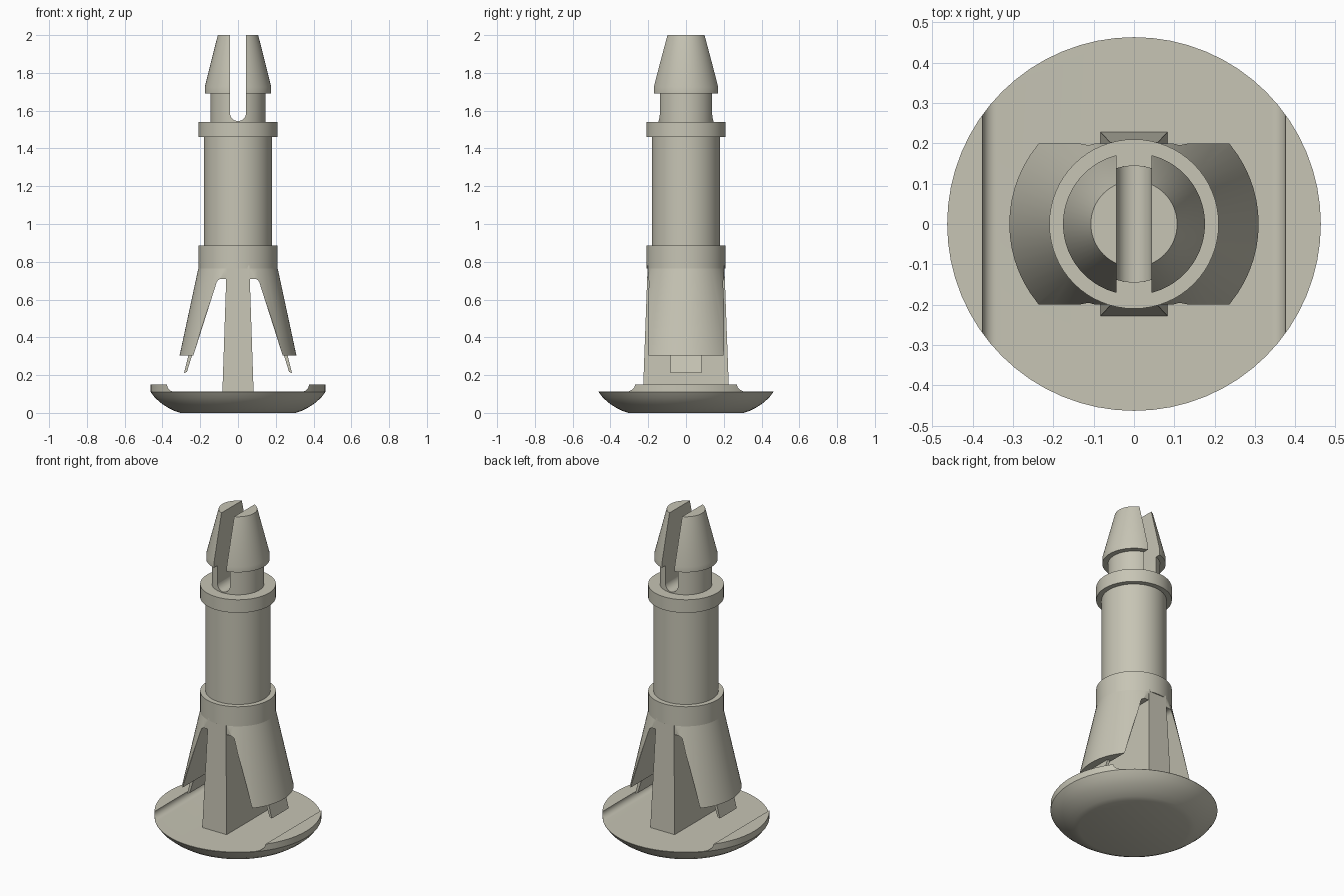
import bpy
from math import sin, cos, pi, radians

cube = bpy.data.objects.get("Cube")
if cube:
    bpy.data.objects.remove(cube, do_unlink=True)

# Single moulded-plastic colour
COLOR = (0.57, 0.555, 0.46, 1)
plastic = bpy.data.materials.new("warm grey plastic")
plastic.use_nodes = True
plastic.diffuse_color = COLOR
plastic.node_tree.nodes["Principled BSDF"].inputs["Base Color"].default_value = COLOR


def make(name, verts, faces):
    mesh = bpy.data.meshes.new(name)
    mesh.from_pydata(verts, [], faces)
    mesh.materials.append(plastic)
    obj = bpy.data.objects.new(name, mesh)
    bpy.context.collection.objects.link(obj)
    return obj


def loft(name, rings):
    """Closed solid through rings listed bottom to top, each counter-clockwise."""
    n = len(rings[0])
    verts = [v for ring in rings for v in ring]
    faces = [tuple(reversed(range(n))), tuple(range(len(verts) - n, len(verts)))]
    for k in range(len(rings) - 1):
        for i in range(n):
            j = (i + 1) % n
            faces.append((k * n + i, k * n + j, (k + 1) * n + j, (k + 1) * n + i))
    return make(name, verts, faces)


def revolve(name, profile, n=64):
    return loft(name, [[(r * cos(2 * pi * i / n), r * sin(2 * pi * i / n), z)
                        for i in range(n)] for r, z in profile])


def prism(name, outline, y0, y1):
    """Extrude a counter-clockwise xz outline along y."""
    return loft(name, [[(x, y, z) for x, z in outline] for y in (y1, y0)])


def mirrored(half):
    """Outline from its right half, listed bottom to top."""
    return half + [(-x, z) for x, z in reversed(half)]


def arc(cx, cz, r, a0, a1, steps=8):
    angles = [radians(a0 + (a1 - a0) * i / steps) for i in range(steps + 1)]
    return [(cx + r * cos(a), cz + r * sin(a)) for a in angles]


def activate(obj):
    bpy.ops.object.select_all(action='DESELECT')
    obj.select_set(True)
    bpy.context.view_layer.objects.active = obj


def boolean(obj, cutter, operation='DIFFERENCE'):
    mod = obj.modifiers.new("cut", 'BOOLEAN')
    mod.operation, mod.solver, mod.object = operation, 'EXACT', cutter
    activate(obj)
    bpy.ops.object.modifier_apply(modifier=mod.name)
    bpy.data.objects.remove(cutter, do_unlink=True)


# Domed foot with a wide channel leaving two raised side lips
foot = revolve("foot", [(0.305, 0), (0.335, 0.01), (0.37, 0.027), (0.405, 0.05),
                        (0.44, 0.08), (0.463, 0.111), (0.463, 0.15)])
channel = mirrored(arc(0.34, 0.148, 0.035, -90, 0) + [(0.375, 0.3)])
boolean(foot, prism("channel_cutter", channel, -1, 1))

# Tapered central post
post = loft("central_post", [[(-x, -y, z), (x, -y, z), (x, y, z), (-x, y, z)]
                             for x, y, z in [(0.083, 0.228, 0.1), (0.06, 0.203, 0.78)]])

# Flared spring legs: a cone trimmed front and back, hollowed through the middle
legs = revolve("spring_legs", [(0.309, 0.305), (0.21, 0.765), (0.205, 0.79)])
boolean(legs, prism("trim", mirrored([(1, 0), (1, 1)]), -0.2, 0.2), 'INTERSECT')
gap = mirrored([(0.255, 0.25), (0.236, 0.305)] + arc(0.085, 0.68, 0.03, 18, 90))
boolean(legs, prism("gap_cutter", gap, -1, 1))

# Thin locking tabs under the legs
for side, s in (("left", 1), ("right", -1)):
    tab = [(0.266, 0.218), (0.284, 0.21), (0.258, 0.33), (0.232, 0.32)]
    tab = [(0.27, 0.218), (0.286, 0.211), (0.251, 0.35), (0.229, 0.35)]
    outline = [(s * x, z) for x, z in tab]
    prism(side + "_tab", outline if s > 0 else outline[::-1], -0.082, 0.082)

# Collar, shaft and upper flange
revolve("collar", [(0.21, 0.765), (0.21, 0.885)])
revolve("shaft", [(0.18, 0.87), (0.18, 1.47)])
revolve("flange", [(0.21, 1.46), (0.21, 1.54)])

# Barbed snap head split by a round-bottomed slot
head = revolve("snap_head", [(0.145, 1.5), (0.145, 1.692), (0.176, 1.692),
                             (0.176, 1.725), (0.107, 2.0)])
slot = mirrored(arc(0, 1.588, 0.043, -85, 0) + [(0.043, 2.2)])
boolean(head, prism("slot_cutter", slot, -1, 1))

# Smooth the round surfaces and keep crisp edges
for obj in list(bpy.context.collection.objects):
    if obj.type == 'MESH' and obj.data.materials and obj.data.materials[0] == plastic:
        activate(obj)
        bpy.ops.object.shade_smooth_by_angle(angle=radians(25))
